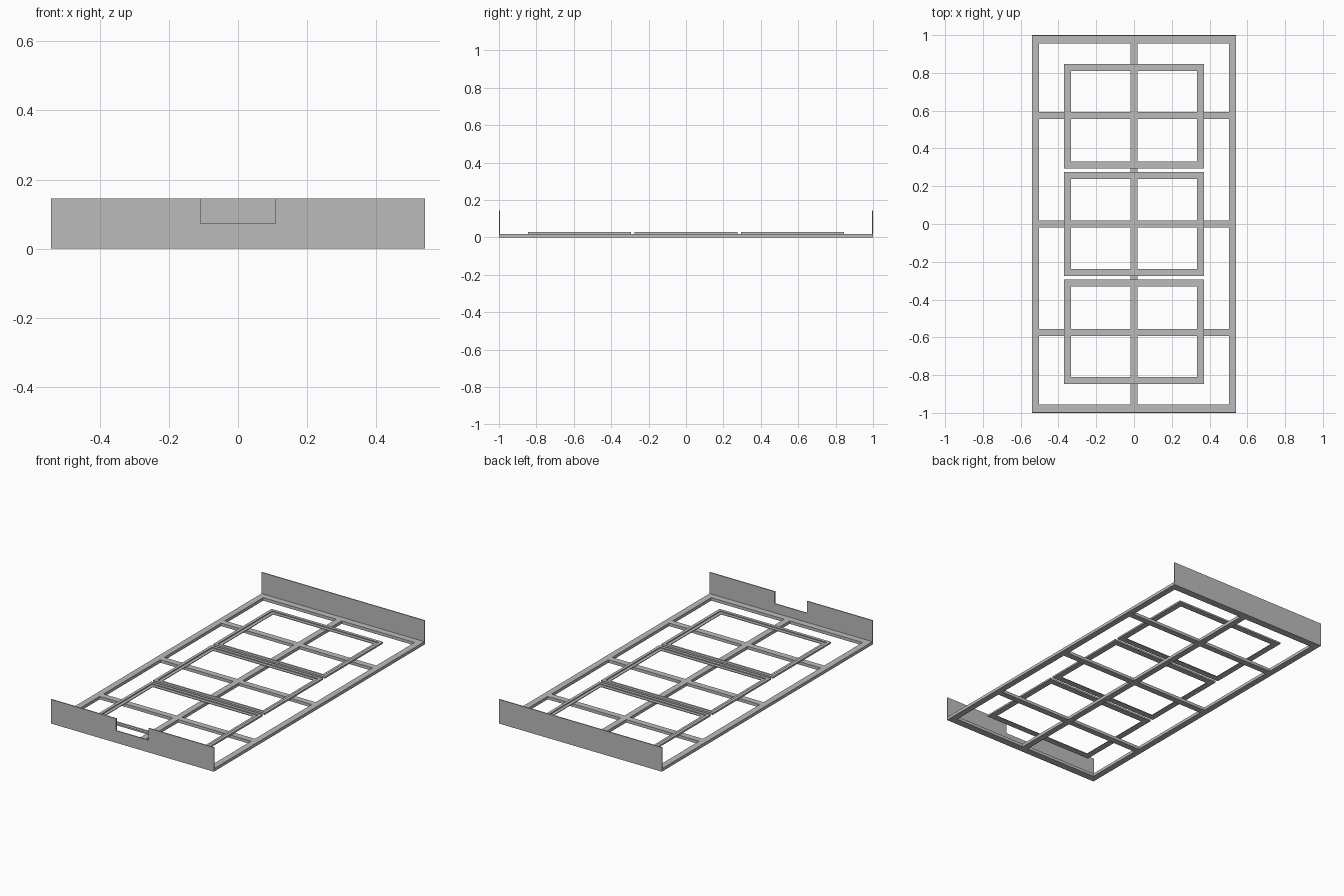
import bpy, bmesh

if "Cube" in bpy.data.objects:
    bpy.data.objects.remove(bpy.data.objects["Cube"])

# Single flat steel colour
steel = bpy.data.materials.new("grey steel")
steel.diffuse_color = (0.5, 0.5, 0.5, 1)
steel.use_nodes = True
steel.node_tree.nodes["Principled BSDF"].inputs["Base Color"].default_value = steel.diffuse_color


def finish(name, bm):
    bmesh.ops.recalc_face_normals(bm, faces=bm.faces)
    mesh = bpy.data.meshes.new(name)
    bm.to_mesh(mesh)
    bm.free()
    mesh.materials.append(steel)
    obj = bpy.data.objects.new(name, mesh)
    bpy.context.collection.objects.link(obj)
    return obj


def box(name, x0, x1, y0, y1, z0, z1):
    bm = bmesh.new()
    bmesh.ops.create_cube(bm, size=1)
    for v in bm.verts:
        v.co = (x1 if v.co.x > 0 else x0,
                y1 if v.co.y > 0 else y0,
                z1 if v.co.z > 0 else z0)
    return finish(name, bm)


def ring(name, cy, hx, hy, profile):
    """Sweep a closed (inset, z) profile around a mitred rectangle."""
    bm = bmesh.new()
    loops = [[bm.verts.new((sx * (hx - d), cy + sy * (hy - d), z)) for d, z in profile]
             for sx, sy in ((-1, -1), (1, -1), (1, 1), (-1, 1))]
    n = len(profile)
    for i in range(4):
        a, b = loops[i], loops[(i + 1) % 4]
        for j in range(n):
            k = (j + 1) % n
            bm.faces.new((a[j], b[j], b[k], a[k]))
    return finish(name, bm)


def end_plate(name, y0, y1, outline):
    """Extrude an (x, z) outline between two y positions."""
    bm = bmesh.new()
    face = bm.faces.new([bm.verts.new((x, y0, z)) for x, z in outline])
    out = bmesh.ops.extrude_face_region(bm, geom=[face])
    for v in out["geom"]:
        if isinstance(v, bmesh.types.BMVert):
            v.co.y = y1
    return finish(name, bm)


W, L, T = 0.54, 1.0, 0.018      # half width, half length, bar thickness
PLATE, H = 0.006, 0.145         # end plate thickness and height
BAR = 0.0185                    # half width of the inner bars
EDGE = 0.038                    # width of the outer bars

# Base frame
ring("base_frame", 0, W, L - PLATE, [(0, 0), (EDGE, 0), (EDGE, T), (0, T)])

# Crossbars and the spine pieces between them
rows = (-0.575, 0.0, 0.575)
for y in rows:
    box("crossbar", -W + EDGE, W - EDGE, y - BAR, y + BAR, 0, T)
inner = L - PLATE - EDGE + 0.004
stops = [-inner] + [y + s * BAR for y in rows for s in (-1, 1)] + [inner]
for y0, y1 in zip(stops[::2], stops[1::2]):
    box("spine", -BAR, BAR, y0, y1, 0, T)

# Raised tray frames: thin outer lip around a low ledge
for y in (-0.57, 0.0, 0.57):
    ring("tray_frame", y, 0.37, 0.276,
         [(0, T), (0.037, T), (0.037, T + 0.004), (0.018, T + 0.004),
          (0.018, T + 0.01), (0, T + 0.01)])

# Upright end plates, the front one notched
end_plate("back_plate", L - PLATE, L, [(-W, 0), (W, 0), (W, H), (-W, H)])
end_plate("front_plate", -L, -L + PLATE,
          [(-W, 0), (W, 0), (W, H), (0.108, H), (0.108, 0.073),
           (-0.108, 0.073), (-0.108, H), (-W, H)])
